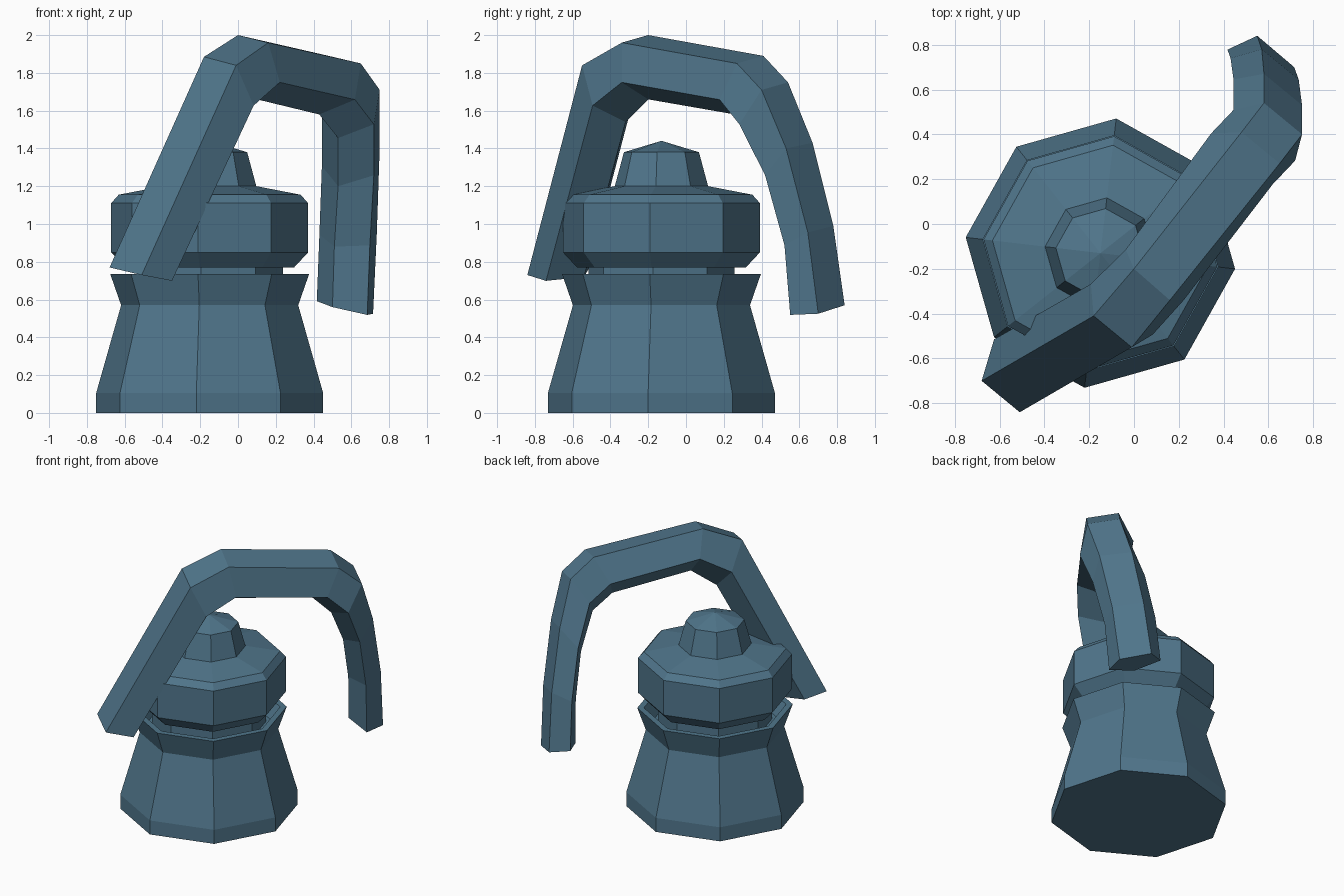
import bpy, bmesh
from math import radians, sin, cos, pi
from mathutils import Vector

if "Cube" in bpy.data.objects:
    bpy.data.objects.remove(bpy.data.objects["Cube"])

CENTRE = Vector((-0.15, -0.13, 0))


def finish(name, bm):
    bmesh.ops.recalc_face_normals(bm, faces=bm.faces)
    mesh = bpy.data.meshes.new(name)
    bm.to_mesh(mesh)
    bm.free()
    ob = bpy.data.objects.new(name, mesh)
    bpy.context.collection.objects.link(ob)
    return ob


def loft(name, rings):
    """Skin a list of equal-length rings and cap both ends."""
    bm = bmesh.new()
    rows = [[bm.verts.new(p) for p in ring] for ring in rings]
    n = len(rows[0])
    for a, b in zip(rows, rows[1:]):
        for i in range(n):
            j = (i + 1) % n
            bm.faces.new((a[i], a[j], b[j], b[i]))
    bm.faces.new(rows[0])
    bm.faces.new(rows[-1])
    bmesh.ops.remove_doubles(bm, verts=bm.verts, dist=0.0005)
    return finish(name, bm)


def octagon(r, z):
    angles = [radians(83.3) + i * pi / 4 for i in range(8)]
    return [CENTRE + Vector((r * cos(a), r * sin(a), z)) for a in angles]


def turned(name, profile):
    return loft(name, [octagon(r, z) for r, z in profile])


def pentagon(p1, p2, tip):
    """Five-sided section from its outer edge and the opposite inner corner."""
    p1, p2, tip = Vector(p1), Vector(p2), Vector(tip)
    c = tip.lerp((p1 + p2) / 2, 0.553)
    v, e = tip - c, p2 - p1
    low = c + v * 0.309
    return [p1, p2, low + e * 0.809, tip, low - e * 0.809]


# flared base with an open collar
turned("base", [(0.605, 0), (0.605, 0.105), (0.472, 0.57), (0.53, 0.735),
                (0.485, 0.735), (0.43, 0.63), (0.38, 0.63)])

# neck and lid
turned("lid", [(0.39, 0.63), (0.39, 0.77), (0.45, 0.77), (0.525, 0.85),
               (0.525, 1.11), (0.485, 1.155), (0.25, 1.2)])

# lid knob with a shallow pointed top
turned("knob", [(0.25, 1.195), (0.2, 1.38), (0.001, 1.44)])

# bent handle, swept from the front left end to the back right end
sections = [
    ((-0.51, -0.84, 0.73), (-0.68, -0.70, 0.77), (-0.42, -0.54, 0.72)),
    ((-0.01, -0.55, 1.84), (-0.18, -0.41, 1.885), (-0.03, -0.32, 1.54)),
    ((0.16, -0.34, 1.96), (0.0, -0.20, 2.0), (0.10, -0.20, 1.66)),
    ((0.65, 0.27, 1.85), (0.48, 0.41, 1.89), (0.43, 0.26, 1.58)),
    ((0.75, 0.40, 1.71), (0.58, 0.54, 1.75), (0.53, 0.35, 1.455)),
    ((0.75, 0.53, 1.40), (0.58, 0.67, 1.43), (0.53, 0.49, 1.20)),
    ((0.735, 0.645, 0.955), (0.57, 0.78, 0.99), (0.51, 0.58, 0.88)),
    ((0.715, 0.70, 0.525), (0.55, 0.84, 0.57), (0.50, 0.60, 0.56)),
]
handle = loft("handle", [pentagon(*s) for s in sections])

# one blue-grey finish
mat = bpy.data.materials.new("blue_grey")
mat.diffuse_color = (0.08, 0.18, 0.26, 1)
mat.use_nodes = True
mat.node_tree.nodes["Principled BSDF"].inputs["Base Color"].default_value = mat.diffuse_color
for ob in bpy.context.collection.objects:
    ob.data.materials.append(mat)
